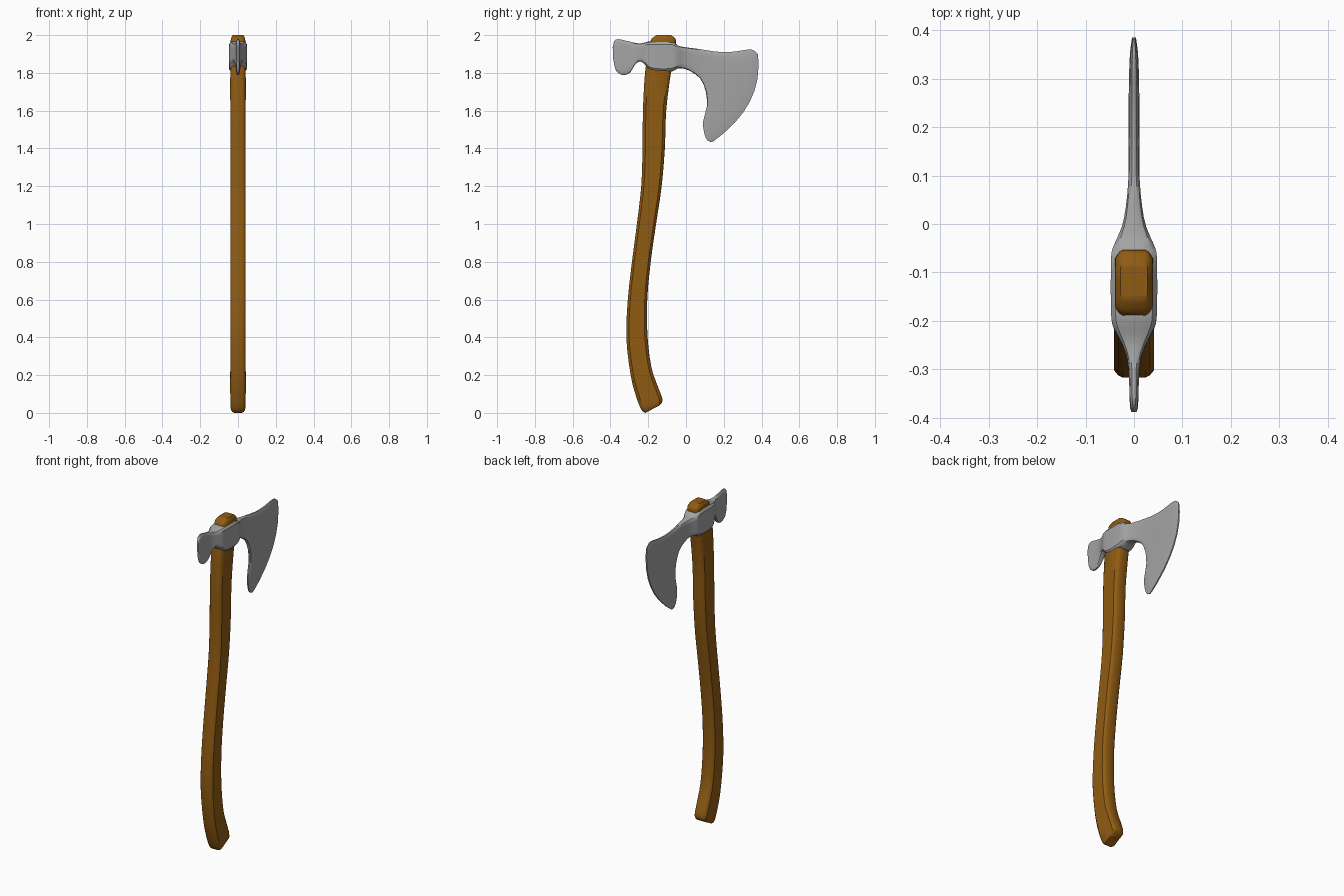
import bpy, bmesh, math


def refine(rows, n):
    # Catmull-Rom smoothing through the given stations
    out = []
    for i in range(len(rows) - 1):
        p0, p1 = rows[max(i - 1, 0)], rows[i]
        p2, p3 = rows[i + 1], rows[min(i + 2, len(rows) - 1)]
        for j in range(n):
            t = j / n
            out.append([0.5 * (2 * b + (c - a) * t + (2 * a - 5 * b + 4 * c - d) * t * t
                               + (3 * b - a - 3 * c + d) * t ** 3)
                        for a, b, c, d in zip(p0, p1, p2, p3)])
    out.append(list(rows[-1]))
    return out


def loft(name, rows, profile, n, color):
    # station: start y, z, end y, z, half thickness, bow toward the cutting edge
    # profile: position along the station, fraction of the thickness
    loop = profile + [(s, -k) for s, k in reversed(profile)]
    bm = bmesh.new()
    rings = []
    for y0, z0, y1, z1, h, bow in refine(rows, n):
        cy = (y0 + y1) / 2 + 0.155 * bow
        cz = (z0 + z1) / 2 - 0.037 * bow
        ring = []
        for s, k in loop:
            a, b, c = (1 - s) ** 2, 2 * s * (1 - s), s * s
            ring.append(bm.verts.new((h * k, a * y0 + b * cy + c * y1,
                                      a * z0 + b * cz + c * z1)))
        rings.append(ring)
    m = len(loop)
    for r, q in zip(rings, rings[1:]):
        for i in range(m):
            bm.faces.new((r[i], r[(i + 1) % m], q[(i + 1) % m], q[i]))
    # caps as strips across the thickness
    for ring in (rings[0], rings[-1]):
        for i in range(m // 2 - 1):
            bm.faces.new((ring[i], ring[i + 1], ring[m - 2 - i], ring[m - 1 - i]))
    bmesh.ops.recalc_face_normals(bm, faces=bm.faces)
    mesh = bpy.data.meshes.new(name)
    bm.to_mesh(mesh)
    bm.free()
    ob = bpy.data.objects.new(name, mesh)
    bpy.context.collection.objects.link(ob)
    bpy.ops.object.select_all(action='DESELECT')
    bpy.context.view_layer.objects.active = ob
    ob.select_set(True)
    bpy.ops.object.shade_smooth_by_angle(angle=math.radians(35))
    mat = bpy.data.materials.new(name + "_material")
    mat.diffuse_color = color
    mesh.materials.append(mat)


# Curved wooden handle, from the slanted butt up to the domed top
loft("handle", [
    (-.215, .000, -.140, .040, .030, 0), (-.237, .018, -.124, .068, .039, 0),
    (-.265, .090, -.147, .135, .041, 0), (-.293, .200, -.183, .240, .041, 0),
    (-.316, .400, -.204, .410, .041, 0), (-.308, .600, -.205, .600, .041, 0),
    (-.286, .800, -.188, .790, .041, 0), (-.260, 1.00, -.160, .990, .041, 0),
    (-.237, 1.20, -.130, 1.19, .041, 0), (-.230, 1.40, -.112, 1.40, .041, 0),
    (-.228, 1.60, -.105, 1.60, .041, 0), (-.217, 1.80, -.080, 1.80, .041, 0),
    (-.200, 1.90, -.060, 1.90, .040, 0), (-.190, 1.960, -.053, 1.960, .039, 0),
    (-.180, 1.983, -.058, 1.983, .037, 0), (-.155, 2.00, -.080, 2.00, .028, 0)],
    [(0, .6), (.04, .8), (.13, 1), (.5, 1), (.87, 1), (.96, .8), (1, .6)], 3,
    (0.28, 0.105, 0.006, 1))

# Steel head: flared poll, eye around the handle, bearded blade
loft("axe_head", [
    (-.388, 1.935, -.386, 1.880, .005, 0), (-.380, 1.968, -.376, 1.825, .008, 0),
    (-.360, 1.979, -.358, 1.798, .009, 0), (-.325, 1.972, -.327, 1.788, .010, 0),
    (-.290, 1.964, -.295, 1.802, .012, 0), (-.265, 1.958, -.272, 1.840, .017, 0),
    (-.240, 1.956, -.243, 1.862, .028, 0), (-.213, 1.962, -.215, 1.840, .042, 0),
    (-.190, 1.967, -.190, 1.812, .047, 0), (-.130, 1.968, -.130, 1.803, .048, 0),
    (-.065, 1.966, -.072, 1.808, .047, 0), (-.045, 1.945, -.045, 1.823, .042, 0),
    (-.005, 1.936, -.010, 1.822, .025, 0), (.035, 1.931, .030, 1.805, .017, 0),
    (.085, 1.924, .077, 1.768, .012, .03), (.140, 1.915, .105, 1.700, .011, .1),
    (.200, 1.910, .110, 1.620, .011, .25), (.260, 1.913, .091, 1.545, .011, .5),
    (.315, 1.922, .096, 1.483, .010, .75), (.354, 1.922, .112, 1.443, .008, .92),
    (.380, 1.900, .138, 1.433, .004, 1.02)],
    [(0, .4), (.03, .8), (.11, 1), (.25, 1), (.38, 1), (.5, 1), (.62, 1),
     (.75, 1), (.89, 1), (.97, .8), (1, .4)], 2,
    (0.37, 0.37, 0.37, 1))
